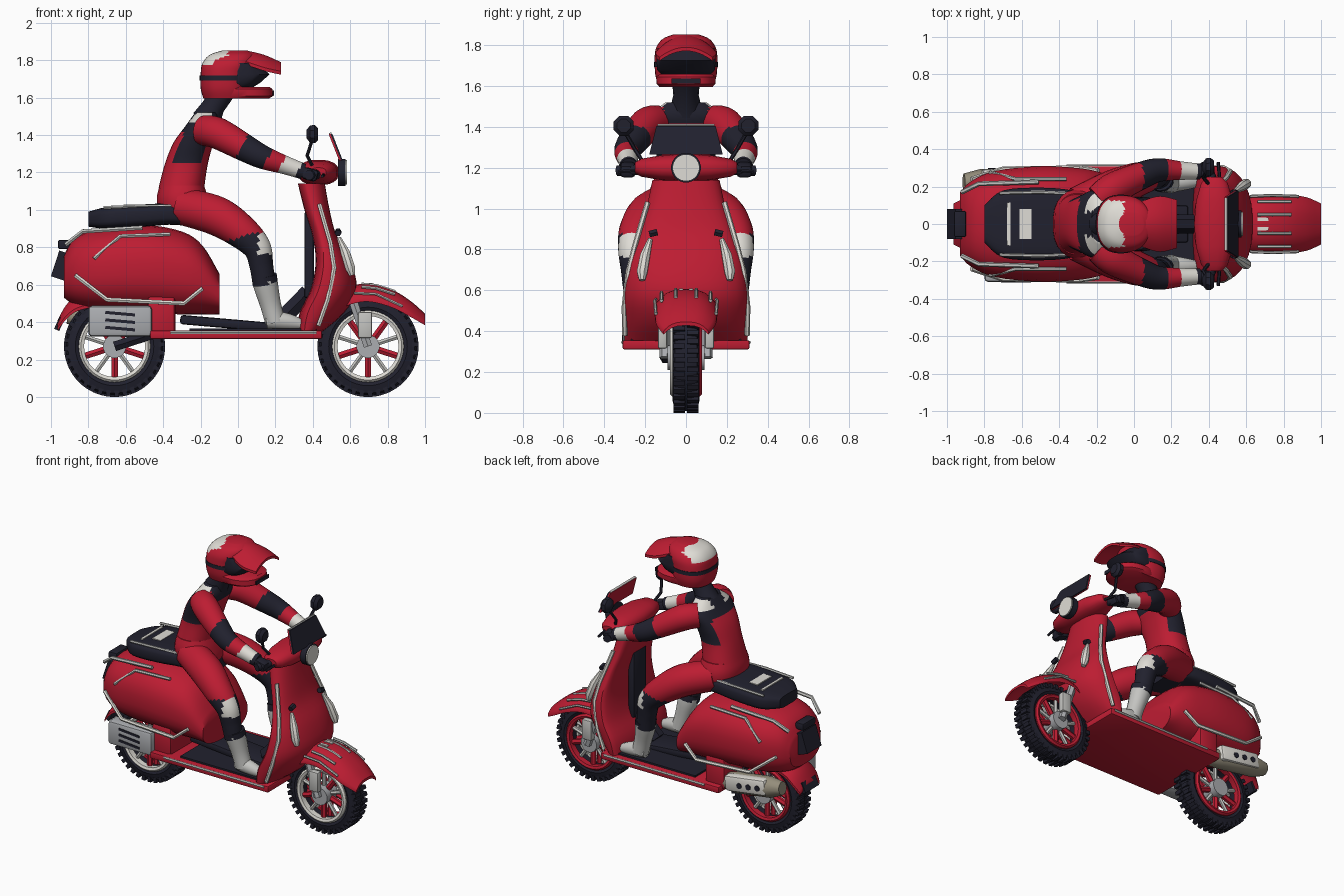
import bpy, bmesh, math
from mathutils import Vector, Euler, Matrix

old = bpy.data.objects.get("Cube")
if old:
    bpy.data.objects.remove(old, do_unlink=True)


def material(name, rgb):
    m = bpy.data.materials.new(name)
    m.use_nodes = True
    m.diffuse_color = (*rgb, 1)
    m.node_tree.nodes["Principled BSDF"].inputs["Base Color"].default_value = (*rgb, 1)
    return m


RED = material("red paint", (0.51, 0.012, 0.032))
DARK = material("dark rubber", (0.015, 0.015, 0.027))
WHITE = material("off white", (0.74, 0.72, 0.67))
SILVER = material("silver trim", (0.55, 0.55, 0.53))
GREY = material("grey metal", (0.41, 0.42, 0.44))
BEIGE = material("warm metal", (0.3, 0.27, 0.2))


# ---- helpers ----
def finish(name, bm, mats, rule=None, angle=40):
    bmesh.ops.recalc_face_normals(bm, faces=bm.faces)
    if rule:
        for f in bm.faces:
            f.material_index = rule(f.calc_center_median())
    me = bpy.data.meshes.new(name)
    bm.to_mesh(me)
    bm.free()
    for m in mats if isinstance(mats, (list, tuple)) else [mats]:
        me.materials.append(m)
    ob = bpy.data.objects.new(name, me)
    bpy.context.collection.objects.link(ob)
    bpy.context.view_layer.objects.active = ob
    bpy.ops.object.select_all(action="DESELECT")
    ob.select_set(True)
    bpy.ops.object.shade_smooth_by_angle(angle=math.radians(angle))


def smooth(rows, k=4):
    """Catmull-Rom through rows of numbers."""
    pts = [Vector(r) for r in rows]
    out = []
    for i in range(len(pts) - 1):
        a, b, c, d = pts[max(i - 1, 0)], pts[i], pts[i + 1], pts[min(i + 2, len(pts) - 1)]
        for j in range(k):
            t = j / k
            out.append(b + (c - a) * (t / 2) + (a * 2 - b * 5 + c * 4 - d) * (t * t / 2)
                       + (b * 3 - a - c * 3 + d) * (t ** 3 / 2))
    return out + [pts[-1]]


def loft(name, rings, mats, rule=None, closed=False, angle=40):
    bm = bmesh.new()
    vs = [[bm.verts.new(p) for p in r] for r in rings]
    n = len(vs[0])
    pairs = list(zip(vs, vs[1:])) + ([(vs[-1], vs[0])] if closed else [])
    for a, b in pairs:
        for i in range(n):
            bm.faces.new((a[i], a[(i + 1) % n], b[(i + 1) % n], b[i]))
    if not closed:
        bm.faces.new(vs[0])
        bm.faces.new(vs[-1])
    finish(name, bm, mats, rule, angle)


def unit(p=2, n=20):
    """Superellipse outline."""
    for i in range(n):
        t = math.tau * (i + 0.5) / n
        c, s = math.cos(t), math.sin(t)
        yield math.copysign(abs(c) ** (2 / p), c), math.copysign(abs(s) ** (2 / p), s)


def stack(rows, p=2.3, n=24):
    """Level rings from rows of back x, leading x, half width, z."""
    return [[((a + b) / 2 + (b - a) / 2 * c, w * s, z) for c, s in unit(p, n)] for a, b, w, z in rows]


def hull(name, rows, mat, p, n):
    """Lengthwise body from rows of x, half width, bottom, top."""
    loft(name, [[(x, w * c, (b + t) / 2 + (t - b) / 2 * s) for c, s in unit(p, n)]
                for x, w, b, t in smooth(rows)], mat)


def shell(name, rows, mat, bend=2):
    """Thin arched sheet from rows of x, top z, half width, side drop."""
    loft(name, [[(x, w * c, z - d * abs(c) ** bend - (.018 if u < 0 else 0)) for c, u in unit(2, 24)]
                for x, z, w, d in smooth(rows)], mat)


def tube(name, rows, mats, rule=None, n=8, k=1):
    rows = smooth(rows, k)
    pts = [Vector(r[:3]) for r in rows]
    ref = Vector((1, 0, 0)) if abs((pts[-1] - pts[0]).normalized().y) > 0.9 else Vector((0, 1, 0))
    rings = []
    for i, p in enumerate(pts):
        t = pts[min(i + 1, len(pts) - 1)] - pts[max(i - 1, 0)]
        u = t.cross(ref).normalized()
        v = t.cross(u).normalized()
        rings.append([p + (u * c + v * s) * rows[i][3] for c, s in unit(2, n)])
    loft(name, rings, mats, rule)


def bar(name, pts, r, mat, n=6):
    tube(name, [(*p, r) for p in pts], mat, n=n)


def box(name, c, size, mat, rot=(0, 0, 0), bevel=0):
    bm = bmesh.new()
    bmesh.ops.create_cube(bm, size=1, matrix=Matrix.Translation(c)
                          @ Euler([math.radians(a) for a in rot]).to_matrix().to_4x4()
                          @ Matrix.Diagonal((*size, 1)))
    if bevel:
        bmesh.ops.bevel(bm, geom=bm.edges, offset=bevel, segments=2, affect="EDGES", profile=0.5)
    finish(name, bm, mat)


def lathe(name, x, z, profile, mat, n=40):
    """Ring around the y axis from radius, y pairs."""
    rings = [[(x + r * math.cos(a), y, z + r * math.sin(a)) for r, y in profile]
             for a in (math.tau * i / n for i in range(n))]
    loft(name, rings, mat, closed=True)


def wheel(label, x, z=0.27):
    lathe(label + "_tyre", x, z, [(0.18, -.05), (0.21, -.066), (0.25, -.055), (0.26, -.02), (0.26, .02),
                                  (0.25, .055), (0.21, .066), (0.18, .05)], DARK)
    bm = bmesh.new()
    for i in range(36):
        for s in (1, -1):
            turn = Matrix.Rotation(math.tau * (i + s / 4) / 36, 4, "Y")
            bmesh.ops.create_cube(bm, size=1, matrix=Matrix.Translation((x, s * .034, z)) @ turn
                                  @ Matrix.Translation((0, 0, 0.253)) @ Matrix.Diagonal((.025, .056, .034, 1)))
    finish(label + "_tread", bm, DARK)
    for s, m in ((-1, WHITE), (1, RED)):
        lathe(label + "_rim", x, z, [(0.163, s * .03), (0.163, s * .072), (0.18, s * .078),
                                     (0.192, s * .066), (0.192, s * .03)], m)
    for i in range(10):
        a = math.tau * (i + .5) / 10
        d = Vector((math.cos(a), 0, math.sin(a)))
        for s in (1, -1):
            o = Vector((x, s * .035, z))
            bar(label + "_spoke", [o + d * .04, o + d * .18], 0.02 if i % 2 else 0.014, RED if i % 2 else SILVER)
    bar(label + "_hub", [(x, -.09, z), (x, .09, z)], 0.062, GREY, 16)


wheel("rear_wheel", -.66)
wheel("front_wheel", .695)

# ---- rear bodywork ----
hull("rear_body", [(-.93, .17, .53, .76), (-.87, .23, .49, .85), (-.74, .285, .46, .90), (-.5, .31, .45, .92),
                   (-.3, .30, .44, .885), (-.19, .28, .44, .81), (-.1, .25, .44, .66)], RED, 2.5, 32)
box("body_skirt", (-.41, 0, .43), (.15, .54, .22), RED, bevel=.02)
shell("rear_mudguard", [(-.76, .57, .12, .07), (-.86, .545, .13, .07), (-.92, .49, .13, .06), (-.965, .41, .11, .04)], RED)
box("mudguard_flap", (-.955, 0, .39), (.03, .15, .07), DARK, (0, 25, 0))
box("number_plate_holder", (-.935, 0, .70), (.09, .16, .145), DARK, (0, 18, 0))
box("tail_lamp", (-.93, 0, .815), (.065, .14, .05), DARK, bevel=.01)

# ---- seat ----
hull("seat", [(-.80, .10, .91, .99), (-.70, .18, .90, 1.015), (-.5, .195, .91, 1.03), (-.33, .18, .92, 1.03),
              (-.16, .13, .89, .97)], DARK, 4, 24)
box("seat_badge", (-.58, 0, 1.024), (.065, .16, .012), WHITE)
box("seat_strap", (-.67, 0, 1.018), (.018, .23, .012), WHITE)

# ---- floor and side trims ----
box("floor_plate", (-.01, 0, .333), (.92, .62, .045), RED, bevel=.008)
box("floor_mat", (.08, 0, .36), (.68, .54, .014), DARK)
box("floor_tunnel", (-.01, 0, .388), (.60, .20, .05), DARK, (0, 5, 0), .015)
bar("swing_arm", [(-.66, -.10, .27), (-.38, -.10, .36)], .03, DARK)
for s in (1, -1):
    bar("floor_trim", [(-.36, s * .309, .345), (.42, s * .309, .345)], .009, SILVER)
    bar("body_guard", [(-.87, s * .24, .65), (-.70, s * .295, .52), (-.29, s * .30, .50), (-.19, s * .285, .58)], .013, WHITE)
    bar("body_stripe", [(-.77, s * .275, .74), (-.63, s * .24, .86), (-.36, s * .24, .87)], .011, SILVER)
    bar("grab_rail", [(-.92, s * .17, .815), (-.83, s * .215, .885), (-.51, s * .225, .905)], .013, SILVER)
    bar("seat_piping", [(-.72, s * .165, 1.012), (-.5, s * .17, 1.022), (-.3, s * .16, 1.022)], .009, SILVER)

# ---- side silencers ----
box("engine_cover", (-.63, -.255, .405), (.34, .11, .165), GREY, bevel=.02)
for i in range(3):
    box("cover_slot", (-.63, -.311, .365 + i * .04), (.16, .006, .016), DARK, (0, 5, 0))
tube("silencer", [(-.42, .20, .36, .05), (-.55, .22, .38, .07), (-.82, .225, .42, .07), (-.91, .225, .435, .045)], BEIGE, n=10)
box("silencer_cover", (-.66, .26, .41), (.32, .07, .11), WHITE, (0, 8, 0), .02)
for i in range(3):
    x = -.76 + i * .07
    bar("silencer_hole", [(x, .29, .42 - i * .01), (x, .299, .42 - i * .01)], .02, DARK, 10)

# ---- leg shield: edge x, centre x, half width, z ----
rows = smooth([(.36, .44, .30, .34), (.38, .57, .31, .45), (.44, .635, .31, .58), (.465, .60, .285, .73),
               (.445, .525, .235, .87), (.405, .49, .195, 1.0), (.37, .465, .165, 1.14)])
loft("leg_shield", [[(e + (f - e if c > 0 else .05) * c, w * s, z) for c, s in unit(2.3, 32)]
                    for e, f, w, z in rows], RED)
box("inner_panel", (.38, 0, .76), (.05, .14, .46), DARK, bevel=.01)
bar("inner_panel_foot", [(.375, 0, .56), (.22, 0, .40)], .05, DARK)
for s in (1, -1):
    bar("shield_trim", [(.435, s * .188, 1.03), (.495, s * .25, .82), (.515, s * .283, .69), (.48, s * .302, .52),
                        (.43, s * .30, .38)], .013, WHITE)
    tube("shield_vent", [(.54, s * .175, .85, .012), (.575, s * .20, .77, .026), (.60, s * .215, .69, .028),
                         (.61, s * .215, .65, .016)], WHITE)
    bar("vent_tip", [(.535, s * .14, .885), (.535, s * .18, .875)], .018, DARK)
    # fork legs
    bar("fork_leg", [(.695, s * .105, .27), (.60, s * .10, .56)], .026, GREY)
    box("fork_cover", (.68, s * .115, .385), (.075, .045, .14), SILVER, bevel=.01)

# ---- front mudguard ----
shell("front_mudguard", [(.52, .53, .13, .06), (.60, .59, .15, .08), (.70, .605, .155, .08), (.82, .575, .155, .08),
                         (.92, .515, .145, .07), (1.0, .445, .11, .045)], RED, 3)
for s in (1, -1):
    box("mudguard_plate", (.69, s * .025, .606), (.06, .02, .008), WHITE)
    for y in (.05, .12):
        bar("mudguard_strip", [(.66, s * y, .615 - y * .22), (.74, s * y, .607 - y * .22), (.84, s * y, .575 - y * .22)], .009, SILVER)
    bar("mudguard_edge", [(.62, s * .148, .555), (.74, s * .153, .55), (.88, s * .148, .485)], .008, SILVER)

# ---- handlebar, lamp and screen ----
loft("handlebar_cowl", [[(.43 + .105 * r * c, y, 1.2 + .065 * r * s) for c, s in unit(2.4, 20)]
                        for y, r in ((-.25, .4), (-.22, .68), (-.12, .95), (0, 1.05), (.12, .95), (.22, .68), (.25, .4))], RED)
bar("lamp_bezel", [(.535, 0, 1.2), (.575, 0, 1.2)], .073, DARK, 24)
bar("lamp_lens", [(.57, 0, 1.2), (.583, 0, 1.2)], .066, WHITE, 24)
for label, x, m in (("screen_back", 0, RED), ("screen_glass", .01, DARK)):
    loft(label, [[(bx + x + dx, y * w, z) for dx, y in ((0, -1), (.01, -1), (.01, 1), (0, 1))]
                 for bx, w, z in ((.54, .18, 1.265), (.485, .145, 1.405))], m)
box("screen_trim", (.493, 0, 1.408), (.014, .28, .008), SILVER, (0, -25, 0))
for s in (1, -1):
    bar("grip", [(.42, s * .23, 1.19), (.38, s * .335, 1.185)], .027, DARK, 10)
    bar("brake_lever", [(.46, s * .22, 1.19), (.45, s * .33, 1.18)], .009, DARK)
    bar("mirror_stem", [(.41, s * .20, 1.21), (.37, s * .25, 1.29), (.395, s * .295, 1.37)], .010, DARK)
    tube("mirror", [(x, s * .305, 1.405, r) for x, r in ((.365, .022), (.385, .05), (.41, .053), (.428, .035))], DARK)

# ---- rider ----
loft("hips", stack(smooth([(-.34, -.2, .12, .92), (-.42, -.15, .175, .98), (-.435, -.16, .185, 1.06),
                           (-.42, -.18, .165, 1.13)])), RED)


def jacket(c):
    mid = -.30 + (c.z - 1.12) * .34
    if c.z > 1.46 and abs(c.y) > .065 and c.x < -.14:
        return 2
    side = 1.25 < c.z < 1.46 and mid - .09 < c.x < mid + .05 and abs(c.y) > .07
    return 1 if side or (c.z > 1.42 and abs(c.y) < .11) else 0


loft("jacket", stack(smooth([(-.425, -.18, .16, 1.12), (-.39, -.16, .145, 1.25), (-.345, -.13, .165, 1.36),
                             (-.28, -.10, .18, 1.45), (-.23, -.11, .10, 1.52)], 5), n=32), [RED, DARK, WHITE], jacket)
tube("neck", [(-.17, 0, 1.48, .08), (-.13, 0, 1.555, .062), (-.08, 0, 1.64, .07)], DARK, n=14)


def sleeve(c):
    d = c.x * .9 - (c.z - 1.3) * .45
    return 0 if d < 0 else 1 if d < .155 else 0 if d < .235 else 2 if d < .33 else 1


def trouser(c):
    if .765 < c.z < .875 and c.x > .11 and abs(c.y) > .25:
        return 2
    return 1 if c.z < .85 + c.x * .25 else 0


for s in (1, -1):
    tube("arm", [(-.19, s * .13, 1.425, .08), (-.11, s * .19, 1.41, .085), (.03, s * .255, 1.335, .074),
                 (.13, s * .288, 1.283, .064), (.25, s * .285, 1.24, .05), (.35, s * .28, 1.205, .043)],
         [RED, DARK, WHITE], sleeve, 20, 10)
    box("glove", (.385, s * .285, 1.19), (.085, .075, .065), DARK, (0, 15, 0), .018)
    tube("leg", [(-.30, s * .10, 1.02, .10), (-.12, s * .18, .97, .106), (.01, s * .235, .89, .093),
                 (.10, s * .257, .80, .076), (.125, s * .255, .70, .064), (.14, s * .245, .60, .062)],
         [RED, DARK, WHITE], trouser, 20, 10)
    tube("boot_shaft", [(.14, s * .245, .65, .069), (.15, s * .235, .59, .067), (.175, s * .225, .49, .057), (.20, s * .22, .40, .056)],
         [DARK, SILVER], lambda c: 1 if c.z < .615 else 0, 14, 4)
    tube("boot_foot", [(.15, s * .22, .405, .04), (.2, s * .22, .41, .05), (.28, s * .225, .40, .043), (.35, s * .225, .385, .025)],
         SILVER, None, 12, 3)

# ---- helmet ----
loft("helmet_shell", stack(smooth([(-.185, .05, .132, 1.595), (-.2, .06, .15, 1.65), (-.2, .065, .154, 1.73),
                                   (-.19, .09, .147, 1.785), (-.15, .09, .115, 1.83), (-.08, .05, .06, 1.853)], 5), 2.4, 40),
     [RED, WHITE], lambda c: 1 if c.z > 1.77 and -.2 < c.x < -.055 and abs(c.y) < .125 else 0, angle=60)
loft("helmet_band", stack([(-.205, .065, .157, 1.692), (-.205, .065, .157, 1.718)], 2.4, 40), DARK)
loft("chin_guard", stack([(-.13, .165, .13, 1.595), (-.13, .19, .145, 1.61), (-.13, .185, .147, 1.645), (-.13, .17, .13, 1.658)], 2.3, 28), RED)
box("chin_vent", (.188, 0, 1.625), (.008, .14, .025), DARK)
loft("goggles", stack([(-.1, .08, .12, 1.655), (-.1, .12, .143, 1.68), (-.1, .17, .145, 1.725), (-.1, .10, .14, 1.785)], 2.6, 24), DARK)
shell("helmet_peak", [(-.05, 1.852, .07, .025), (.05, 1.85, .125, .06), (.14, 1.83, .15, .07), (.23, 1.79, .13, .05)], RED)
